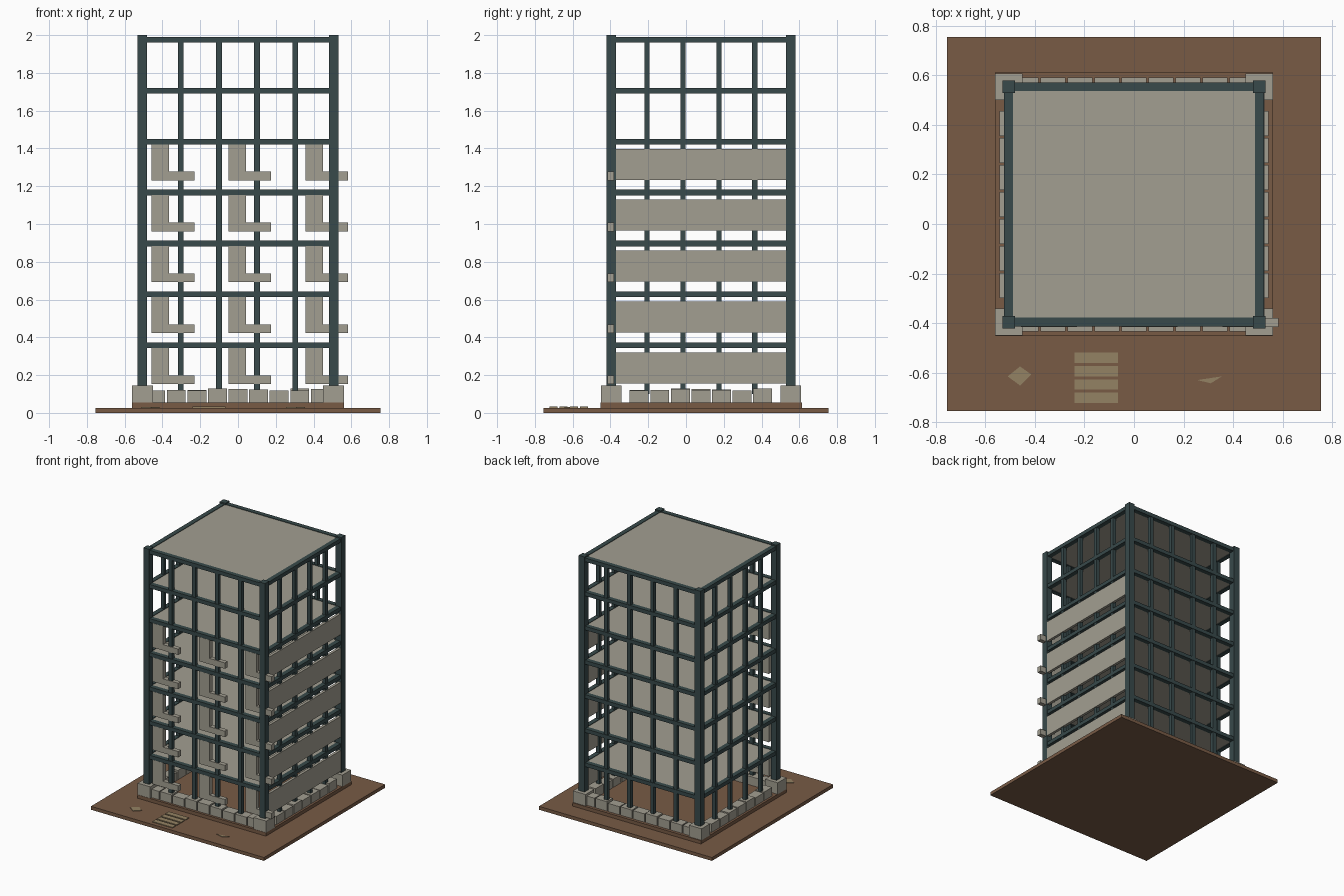
import bpy
import bmesh
import random
from mathutils import Matrix, Vector

random.seed(4)
cube = bpy.data.objects.get("Cube")
if cube:
    bpy.data.objects.remove(cube)


def material(name, rgb):
    m = bpy.data.materials.new(name)
    m.use_nodes = True
    m.diffuse_color = (*rgb, 1)
    m.node_tree.nodes["Principled BSDF"].inputs["Base Color"].default_value = (*rgb, 1)
    return m


STEEL = material("dark teal steel", (0.040, 0.068, 0.070))
CONCRETE = material("grey concrete", (0.365, 0.345, 0.285))
EARTH = material("brown earth", (0.188, 0.104, 0.060))
TIMBER = material("pale timber", (0.296, 0.225, 0.125))


def finish(name, bm, mat):
    bmesh.ops.recalc_face_normals(bm, faces=bm.faces)
    mesh = bpy.data.meshes.new(name)
    bm.to_mesh(mesh)
    bm.free()
    mesh.materials.append(mat)
    obj = bpy.data.objects.new(name, mesh)
    bpy.context.collection.objects.link(obj)
    return obj


def add_box(bm, x, y, z):
    """Box from (low, high) pairs on each axis."""
    lo, hi = Vector((x[0], y[0], z[0])), Vector((x[1], y[1], z[1]))
    mat = Matrix.Translation((lo + hi) / 2) @ Matrix.Diagonal((*(hi - lo), 1))
    bmesh.ops.create_cube(bm, size=1, matrix=mat)


def boxes(name, mat, items):
    bm = bmesh.new()
    for item in items:
        add_box(bm, *item)
    return finish(name, bm, mat)


def prism(bm, points, offset):
    """Extrude a flat outline along an offset."""
    face = bm.faces.new([bm.verts.new(p) for p in points])
    top = bmesh.ops.extrude_face_region(bm, geom=[face])["geom"]
    bmesh.ops.translate(bm, vec=offset, verts=[v for v in top if isinstance(v, bmesh.types.BMVert)])


def span(c, half):
    return (c - half, c + half)


# Frame layout
HX, HY, CY = 0.506, 0.475, 0.079
GROUND, BASE = 0.027, 0.054
STOREY = 0.2695
levels = [0.358 + STOREY * i for i in range(7)]
rows_y = (CY - HY, CY + HY)

# Ground and raised earth pad
boxes("ground", EARTH, [(span(0, 0.755), span(0, 0.755), (0, GROUND))])
boxes("earth_pad", EARTH, [(span(0, 0.56), span(CY + 0.002, 0.533), (GROUND, BASE))])

# Corner footings and columns
corners = [(sx * HX, y) for sx in (-1, 1) for y in rows_y]
boxes("corner_footings", CONCRETE,
      [(span(x, 0.055), span(y, 0.054), (BASE, 0.145)) for x, y in corners])
boxes("columns", STEEL, [(span(x, 0.025), span(y, 0.025), (0.14, 2)) for x, y in corners])

# Foundation stones with small gaps and slightly uneven tops
stones = []
for i in range(-4, 5):
    for side in (-1, 1):
        top = 0.123 + random.uniform(-0.006, 0.006)
        stones.append((span(i * 0.109, 0.05), span(CY + side * HY, 0.037), (BASE, top)))
        if abs(i) < 4:
            stones.append((span(side * HX, 0.037), span(CY + i * 0.109, 0.05), (BASE, top)))
boxes("foundation_stones", CONCRETE, stones)

# Horizontal beams around every storey
beams = []
for z in levels:
    for side in (-1, 1):
        beams.append((span(0, HX), span(CY + side * HY, 0.018), span(z, 0.015)))
        beams.append((span(side * HX, 0.018), span(CY, HY), span(z, 0.015)))
boxes("beams", STEEL, beams)

# Slender posts between the columns
posts = []
for k in (-1.5, -0.5, 0.5, 1.5):
    for side in (-1, 1):
        posts.append((span(k * 0.202, 0.015), span(CY + side * HY, 0.014), (0.1, levels[-1])))
        posts.append((span(side * HX, 0.014), span(CY + k * 0.19, 0.0135), (0.1, levels[-1])))
boxes("posts", STEEL, posts)

# Floor slabs and roof
boxes("floor_slabs", CONCRETE,
      [(span(0, HX - 0.01), span(CY, HY - 0.01), span(z, 0.011)) for z in levels])

# Side wall panels on the lower storeys
boxes("side_panels", CONCRETE,
      [((0.505, 0.527), span(CY, HY - 0.022), (z - 0.202, z - 0.038)) for z in levels[:5]])

# L-shaped front wall pieces
bm = bmesh.new()
for z in levels[:5]:
    for x in (-0.457, -0.05, 0.357):
        low, mid, high = z - 0.205, z - 0.159, z - 0.014
        outline = [(0, low), (0.226, low), (0.226, mid), (0.093, mid), (0.093, high), (0, high)]
        prism(bm, [(x + px, -0.415, pz) for px, pz in outline], (0, 0.035, 0))
finish("front_wall_pieces", bm, CONCRETE)

# Planks and loose scraps on the ground
boxes("path_planks", TIMBER,
      [((-0.241, -0.065), span(-0.54 - i * 0.054, 0.021), (GROUND, GROUND + 0.006)) for i in range(4)])
bm = bmesh.new()
for outline in ([(-0.51, -0.615), (-0.46, -0.575), (-0.415, -0.607), (-0.46, -0.652)],
                [(0.255, -0.63), (0.355, -0.615), (0.31, -0.643)]):
    prism(bm, [(x, y, GROUND) for x, y in outline], (0, 0, 0.004))
finish("ground_scraps", bm, TIMBER)
